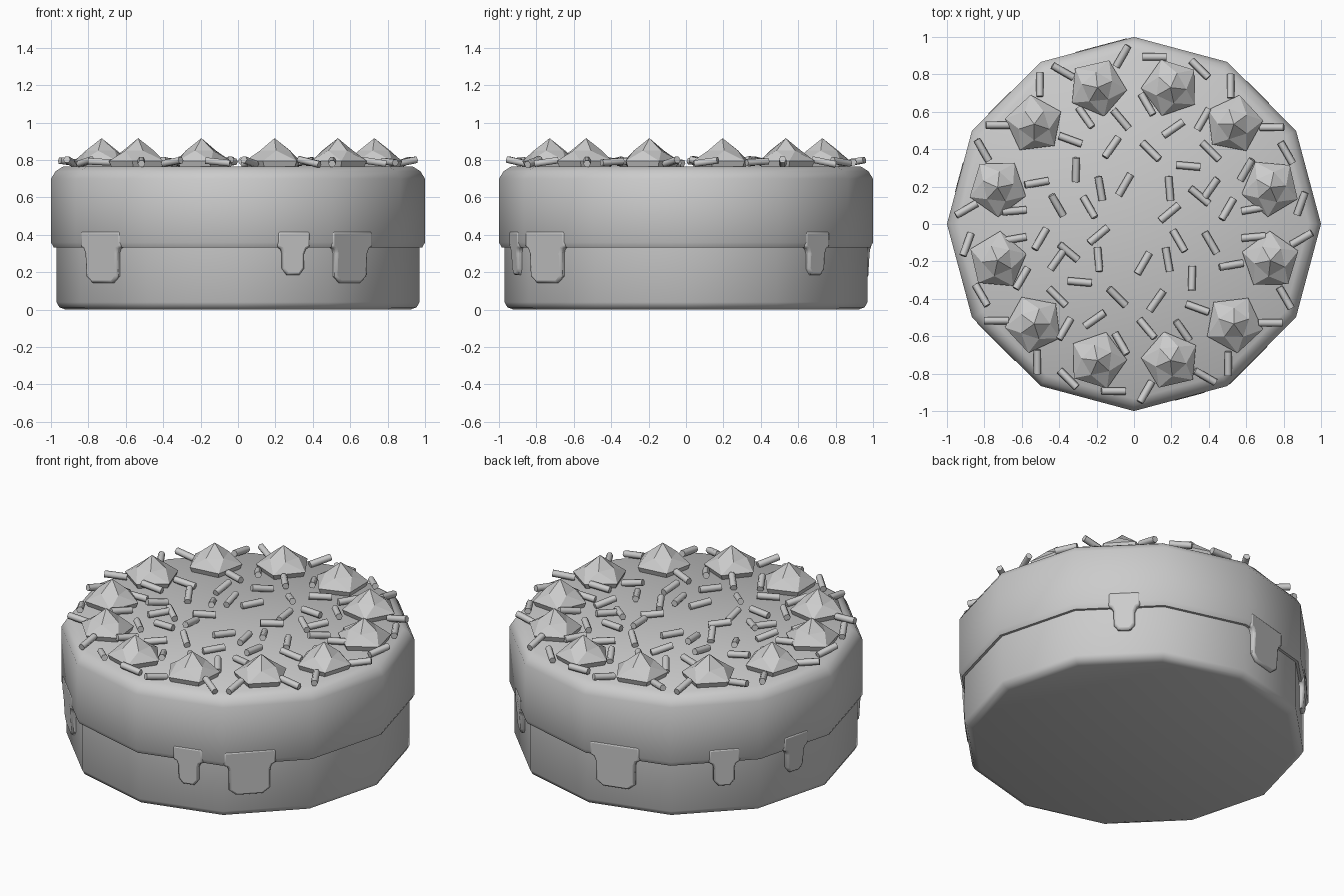
import bpy
import bmesh
import random
from math import sin, cos, tan, pi, radians
from mathutils import Matrix, Vector

random.seed(4)
SIDES = 12
APOTHEM = cos(pi / SIDES)
TOP = 0.765

default_cube = bpy.data.objects.get("Cube")
if default_cube:
    bpy.data.objects.remove(default_cube)

grey = bpy.data.materials.new("plain_grey")
grey.use_nodes = True
grey.diffuse_color = (0.6, 0.6, 0.6, 1)
grey.node_tree.nodes["Principled BSDF"].inputs["Base Color"].default_value = (0.6, 0.6, 0.6, 1)


def finish(bm, name, smooth_angle=None):
    """Turn a bmesh into a named object with the shared material."""
    bmesh.ops.recalc_face_normals(bm, faces=bm.faces)
    mesh = bpy.data.meshes.new(name)
    bm.to_mesh(mesh)
    bm.free()
    mesh.materials.append(grey)
    obj = bpy.data.objects.new(name, mesh)
    bpy.context.collection.objects.link(obj)
    if smooth_angle:
        bpy.ops.object.select_all(action="DESELECT")
        obj.select_set(True)
        bpy.context.view_layer.objects.active = obj
        bpy.ops.object.shade_smooth_by_angle(angle=radians(smooth_angle))
    return obj


def add_rings(bm, rings, sides):
    """Stack polygon rings given as (radius, height, twist) and bridge them."""
    loops = []
    for radius, z, twist in rings:
        angles = [twist + 2 * pi * i / sides for i in range(sides)]
        loops.append([bm.verts.new((radius * cos(a), radius * sin(a), z)) for a in angles])
    for low, high in zip(loops, loops[1:]):
        for i in range(sides):
            j = (i + 1) % sides
            bm.faces.new((low[i], low[j], high[j], high[i]))
    bm.faces.new(loops[0])
    return loops


def lathe(name, profile):
    bm = bmesh.new()
    loops = add_rings(bm, [(r, z, 0) for r, z in profile], SIDES)
    bm.faces.new(loops[-1])
    return finish(bm, name, 50)


# Sponge base and icing cap
lathe("cake_base", [(0.92, 0), (0.955, 0.012), (0.97, 0.04), (0.97, 0.4)])
lathe("icing_cap", [(0.95, 0.33), (0.985, 0.332), (1, 0.36), (1, 0.7),
                    (0.975, 0.74), (0.935, TOP)])


# Icing drips: flared outlines extruded from the side panels
def drip(name, angle, body, flare, tip, bottom):
    panel = (angle // 30) * 30 + 15
    shift = APOTHEM * tan(radians(angle - panel))
    half = [(flare, 0.42), (flare, 0.335), (body + 0.01, 0.325), (body, 0.3),
            (body, bottom + 0.035), (tip, bottom)]
    outline = half + [(-s, z) for s, z in reversed(half)]
    bm = bmesh.new()
    rows = []
    for depth in (0.9, APOTHEM + 0.003):
        # the outer face leans in slightly toward the tip
        rows.append([bm.verts.new((depth - 0.06 * max(0, 0.33 - z) * (depth > 0.95),
                                   shift + s, z)) for s, z in outline])
    for row in rows:
        bm.faces.new(row)
    for i in range(len(outline)):
        j = (i + 1) % len(outline)
        bm.faces.new((rows[0][i], rows[0][j], rows[1][j], rows[1][i]))
    bm.transform(Matrix.Rotation(radians(panel), 4, "Z"))
    obj = finish(bm, name, 50)
    bevel = obj.modifiers.new("soft_edge", "BEVEL")
    bevel.width = 0.012
    bevel.segments = 2
    bevel.limit_method = "ANGLE"
    bevel.angle_limit = radians(60)


for n, angle in enumerate((-139.4, -51, 100.5)):
    drip(f"large_drip_{n + 1}", angle, 0.118, 0.15, 0.075, 0.143)
for n, angle in enumerate((-72, 46.7, 138, 165)):
    drip(f"small_drip_{n + 1}", angle, 0.06, 0.09, 0.034, 0.185)

# Ring of faceted cream dollops with a twisted peak
for n in range(12):
    bm = bmesh.new()
    phase = radians(34)
    loops = add_rings(bm, [(0.14, TOP - 0.01, phase), (0.158, TOP + 0.03, phase),
                           (0.085, 0.85, phase + 0.5)], 5)
    peak = bm.verts.new((0, 0, 0.917))
    for i in range(5):
        bm.faces.new((loops[-1][i], loops[-1][(i + 1) % 5], peak))
    bmesh.ops.triangulate(bm, faces=[f for f in bm.faces if len(f.verts) == 4])
    turn = Matrix.Rotation(radians(15 + 30 * n), 4, "Z")
    bm.transform(turn @ Matrix.Translation((0.755, 0, 0)))
    finish(bm, f"cream_dollop_{n + 1}")

# Sprinkles: an outer ring as (bearing, heading), inner ones as (x, y, heading)
# in hundredths; each is repeated by a half turn
outer = [(7, 70), (25, 120), (35, 0), (55, 90), (67, 135), (83, 0),
         (94, 60), (115, 150), (124, 90), (144, 0), (154, 120), (175, 30)]
inner = [(7, 64, 120), (21, 51, 35), (37, 56, 60), (-7, 56, 130), (-26, 57, 125),
         (-34, 45, 160), (-12, 41, 55), (9, 39, 135), (29, 31, 175), (41, 39, 135),
         (-31, 29, 88), (-52, 22, 10), (-41, 10, 120), (-18, 19, 100), (-5, 21, 60),
         (-24, 9, 120), (19, 19, 95), (19, 6, 40), (35, 15, 140), (41, 19, 55),
         (50, 8, 60), (60, 29, 60), (-64, 7, 5), (64, 8, 10)]
spots = [(0.9 * cos(radians(b)), 0.9 * sin(radians(b)), h) for b, h in outer]
spots += [(x / 100, y / 100, h) for x, y, h in inner]

bm = bmesh.new()
for x, y, heading in spots:
    for half_turn in (0, 180):
        tilt = radians(90 + random.uniform(-14, 14))
        place = (Matrix.Rotation(radians(half_turn), 4, "Z")
                 @ Matrix.Translation(Vector((x, y, TOP + 0.025)))
                 @ Matrix.Rotation(radians(heading), 4, "Z")
                 @ Matrix.Rotation(tilt, 4, "Y"))
        bmesh.ops.create_cone(bm, cap_ends=True, segments=6, radius1=0.02,
                              radius2=0.02, depth=0.13, matrix=place)
finish(bm, "sprinkles", 65)
